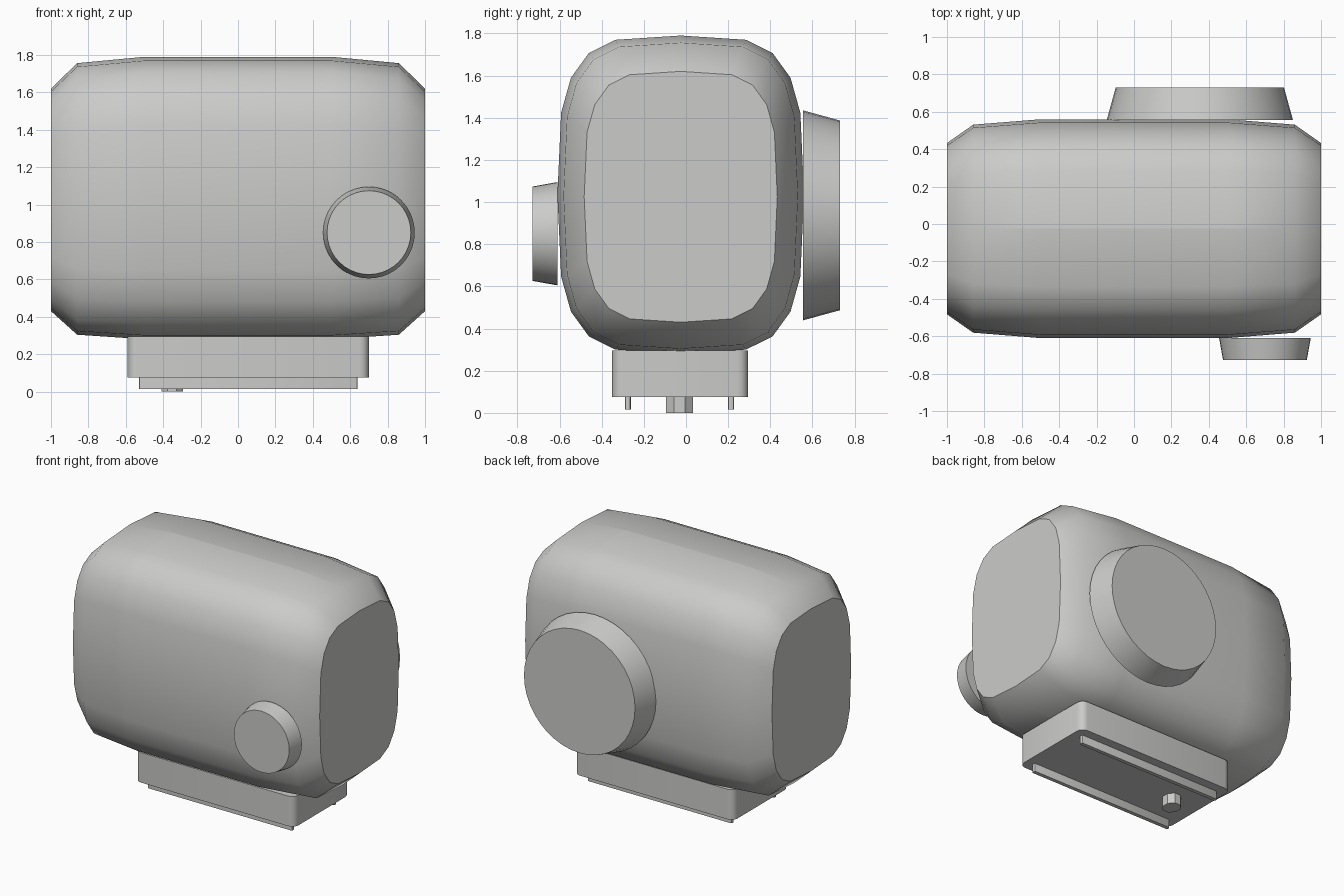
import bpy, bmesh, math
from mathutils import Matrix, Vector

if "Cube" in bpy.data.objects:
    bpy.data.objects.remove(bpy.data.objects["Cube"])

grey = bpy.data.materials.new("plain grey")
grey.diffuse_color = (0.6, 0.6, 0.59, 1)
grey.use_nodes = True
grey.node_tree.nodes["Principled BSDF"].inputs["Base Color"].default_value = grey.diffuse_color


def finish(bm, name, angle=None):
    bmesh.ops.recalc_face_normals(bm, faces=bm.faces[:])
    mesh = bpy.data.meshes.new(name)
    bm.to_mesh(mesh)
    bm.free()
    mesh.materials.append(grey)
    ob = bpy.data.objects.new(name, mesh)
    bpy.context.collection.objects.link(ob)
    if angle:
        bpy.ops.object.select_all(action='DESELECT')
        ob.select_set(True)
        bpy.context.view_layer.objects.active = ob
        bpy.ops.object.shade_smooth_by_angle(angle=math.radians(angle))
    return ob


def rounded_box(name, lo, hi, radius, segments):
    """Box whose upright edges are rounded."""
    lo, hi = Vector(lo), Vector(hi)
    bm = bmesh.new()
    bmesh.ops.create_cube(bm, size=1, matrix=Matrix.Translation((lo + hi) / 2)
                          @ Matrix.Diagonal((*(hi - lo), 1)))
    upright = [e for e in bm.edges
               if abs(e.verts[0].co.z - e.verts[1].co.z) > 0.001]
    bmesh.ops.bevel(bm, geom=upright, offset=radius, segments=segments,
                    profile=0.5, affect='EDGES')
    return finish(bm, name, 35)


def dial(name, x, z, y_base, y_tip, r_base, r_tip):
    """Tapered disc pointing along y."""
    bm = bmesh.new()
    side = 1 if y_tip < y_base else -1
    bmesh.ops.create_cone(
        bm, cap_ends=True, segments=40, radius1=r_base, radius2=r_tip,
        depth=abs(y_tip - y_base),
        matrix=Matrix.Translation((x, (y_base + y_tip) / 2, z))
        @ Matrix.Rotation(side * math.pi / 2, 4, 'X'))
    return finish(bm, name, 35)


# Body: rounded-rectangle sections lofted along x
quarter = [(0, 1), (0.53, 0.973), (0.745, 0.89), (0.89, 0.735), (0.97, 0.515), (1, 0)]
outline = quarter + [(a, -b) for a, b in quarter[-2::-1]]
outline += [(-a, b) for a, b in outline[-2:0:-1]]
# each station: x, half width in y, half height in z, centre height
stations = [(0.5, 0.585, 0.755, 1.035), (0.86, 0.556, 0.726, 1.03),
            (1.0, 0.458, 0.595, 1.025)]
stations = [(-x, w, h, c) for x, w, h, c in stations[::-1]] + stations

bm = bmesh.new()
rings = [[bm.verts.new((x, -0.025 + a * w, c + b * h)) for a, b in outline]
         for x, w, h, c in stations]
n = len(outline)
for r1, r2 in zip(rings, rings[1:]):
    for i in range(n):
        j = (i + 1) % n
        bm.faces.new((r1[i], r1[j], r2[j], r2[i]))
bm.faces.new(rings[0])
bm.faces.new(rings[-1])
body = finish(bm, "body", 42)

# Crisp seam along the middle of the top and bottom
verts = body.data.vertices
for e in body.data.edges:
    p, q = (verts[k].co for k in e.vertices)
    if (abs(p.y + 0.025) < 0.001 and abs(q.y + 0.025) < 0.001
            and max(abs(p.x), abs(q.x)) < 0.9):
        e.use_edge_sharp = True

# Small front dial and large back dial
dial("front_dial", 0.70, 0.85, -0.61, -0.727, 0.245, 0.224)
dial("back_dial", 0.352, 0.937, 0.555, 0.73, 0.498, 0.45)

# Foot block with two slim rails below
rounded_box("foot_block", (-0.59, -0.35, 0.075), (0.70, 0.295, 0.295), 0.05, 4)
for name, y in (("front_rail", -0.276), ("back_rail", 0.214)):
    rounded_box(name, (-0.53, y - 0.014, 0.015), (0.64, y + 0.014, 0.08), 0.009, 2)

# Eight-sided peg under the foot
bm = bmesh.new()
bmesh.ops.create_cone(
    bm, cap_ends=True, segments=8, radius1=1, radius2=1, depth=0.08,
    matrix=Matrix.Translation((-0.352, -0.03, 0.04))
    @ Matrix.Diagonal((0.062, 0.069, 1, 1)) @ Matrix.Rotation(math.pi / 8, 4, 'Z'))
finish(bm, "peg")
